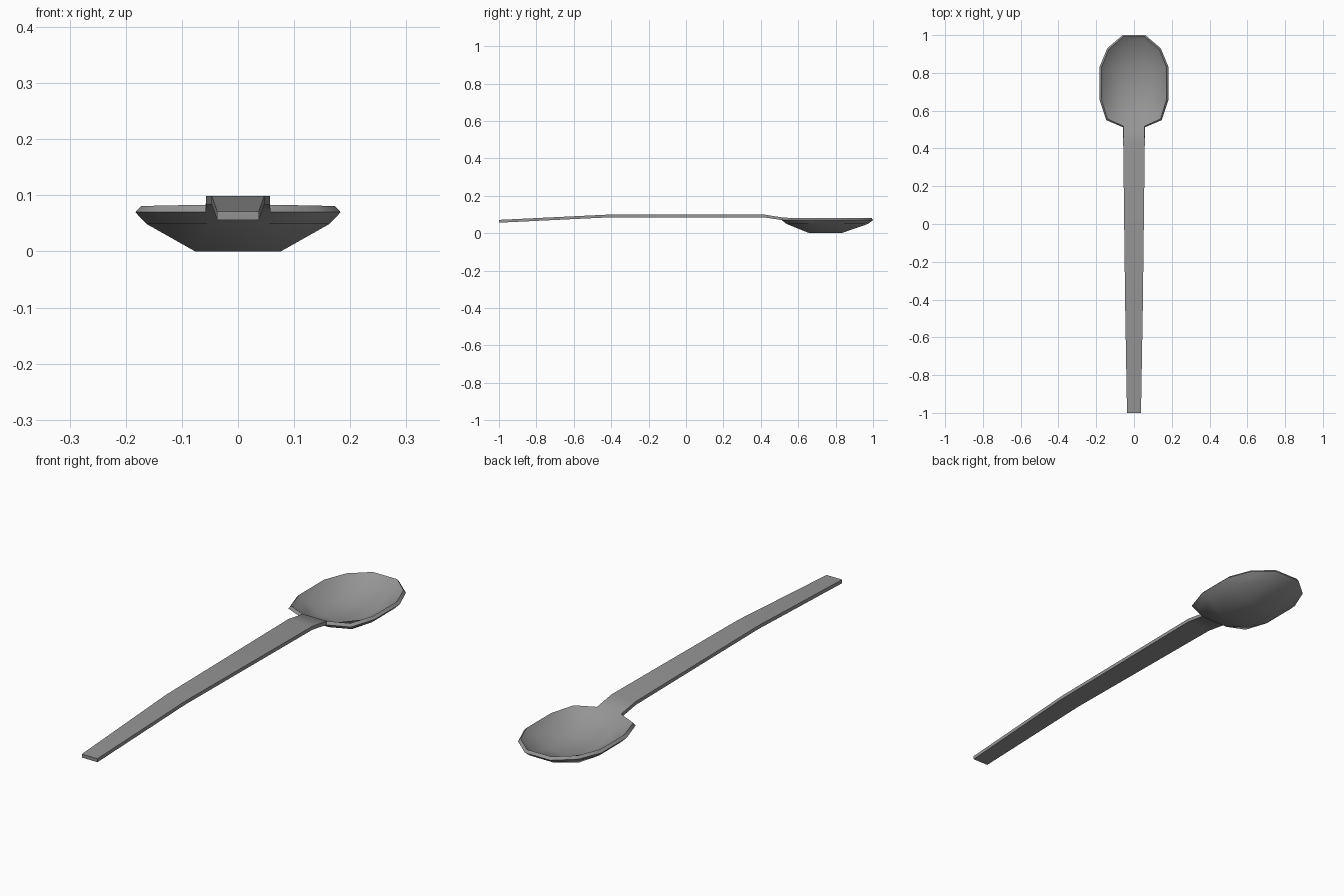
import bpy, bmesh

cube = bpy.data.objects.get("Cube")
if cube:
    bpy.data.objects.remove(cube, do_unlink=True)

# Dull grey metal
metal = bpy.data.materials.new("grey_metal")
metal.use_nodes = True
grey = (0.3, 0.3, 0.3, 1)
metal.diffuse_color = grey
metal.node_tree.nodes["Principled BSDF"].inputs["Base Color"].default_value = grey

bm = bmesh.new()

# Bowl: right half of the rim outline, back to front, mirrored into a ring
half = [(0.06, 1.0), (0.142, 0.93), (0.183, 0.83),
        (0.183, 0.66), (0.147, 0.55), (0.058, 0.512)]
outline = half + [(-x, y) for x, y in reversed(half)]
CENTRE = 0.75


def ring(scale, z):
    return [bm.verts.new((x * scale, CENTRE + (y - CENTRE) * scale, z))
            for x, y in outline]


rim = ring(1.0, 0.07)
wall = ring(0.89, 0.049)
n = len(rim)
for i in range(n):
    j = (i + 1) % n
    bm.faces.new((rim[i], rim[j], wall[j], wall[i]))

# Bowl floor: a flat quad joined to the wall by corner and side quads
floor = [bm.verts.new((x, y, 0)) for x, y in
         ((0.076, 0.83), (0.076, 0.66), (-0.076, 0.66), (-0.076, 0.83))]
bm.faces.new(floor)
for k in range(4):
    a = 3 * k
    bm.faces.new((wall[a], wall[a + 1], wall[a + 2], floor[k]))
    bm.faces.new((wall[a + 2], wall[(a + 3) % n], floor[(k + 1) % 4], floor[k]))

# Handle: tapering strip grown from the front edge of the rim
right, left = rim[5], rim[6]
for half_width, y, z in ((0.057, 0.42, 0.084), (0.047, -0.42, 0.084), (0.037, -1.0, 0.056)):
    r = bm.verts.new((half_width, y, z))
    l = bm.verts.new((-half_width, y, z))
    bm.faces.new((right, r, l, left))
    right, left = r, l

# Face everything upward so the thickness grows inward
bmesh.ops.recalc_face_normals(bm, faces=bm.faces)
bm.normal_update()
if sum(f.normal.z for f in bm.faces) < 0:
    bmesh.ops.reverse_faces(bm, faces=bm.faces)

mesh = bpy.data.meshes.new("spoon")
bm.to_mesh(mesh)
bm.free()
spoon = bpy.data.objects.new("spoon", mesh)
bpy.context.collection.objects.link(spoon)
mesh.materials.append(metal)

bpy.ops.object.select_all(action="DESELECT")
spoon.select_set(True)
bpy.context.view_layer.objects.active = spoon

# Sheet thickness
solid = spoon.modifiers.new("thickness", "SOLIDIFY")
solid.thickness = 0.015
solid.offset = 1
bpy.ops.object.modifier_apply(modifier=solid.name)
bpy.ops.object.shade_smooth_by_angle(angle=0.8)
